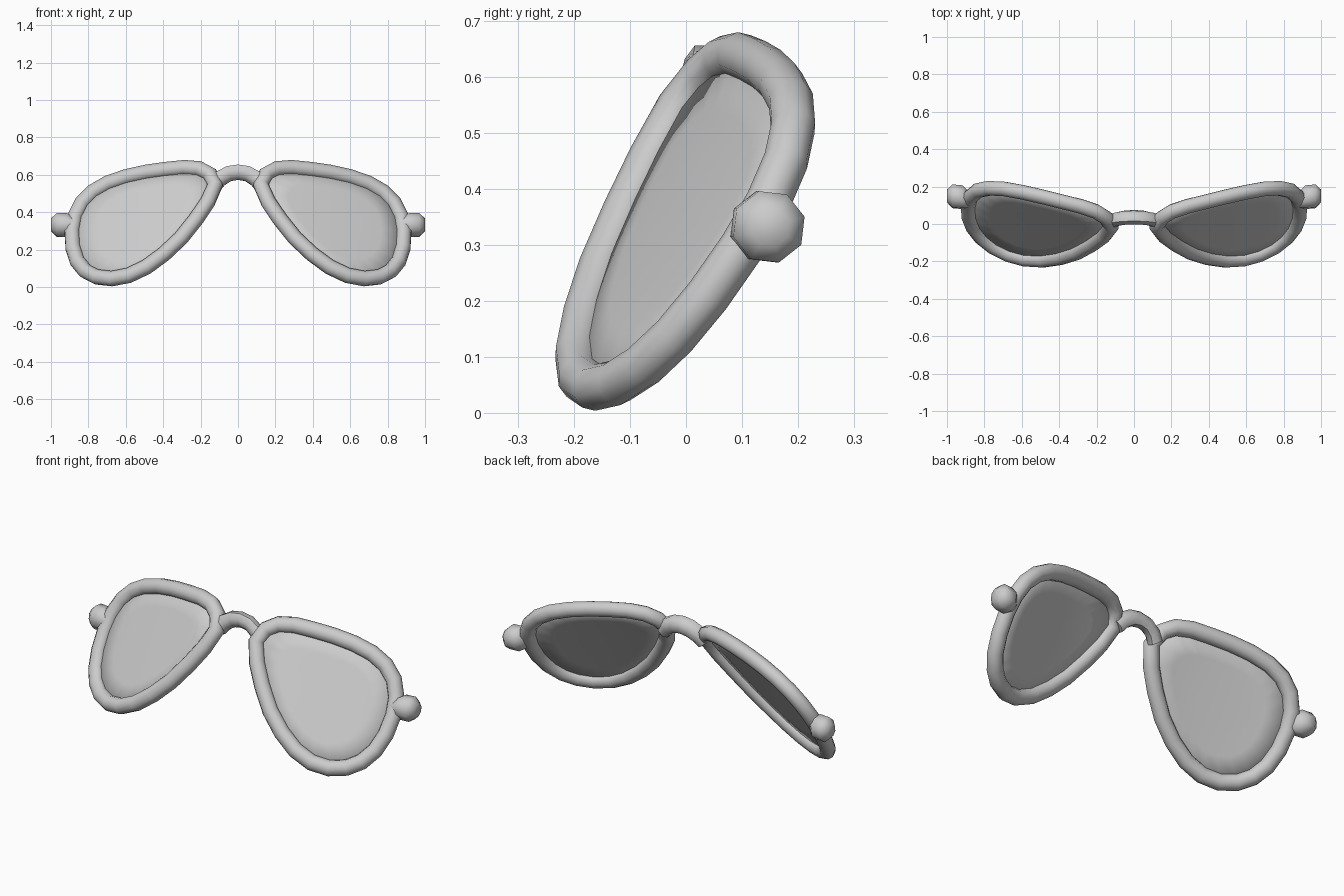
import bpy, bmesh, math
from mathutils import Vector

if "Cube" in bpy.data.objects:
    bpy.data.objects.remove(bpy.data.objects["Cube"])

grey = bpy.data.materials.new("light_grey")
grey.diffuse_color = (0.6, 0.6, 0.6, 1)
grey.use_nodes = True
grey.node_tree.nodes["Principled BSDF"].inputs["Base Color"].default_value = grey.diffuse_color


def finish(name, bm, angle=40):
    bmesh.ops.recalc_face_normals(bm, faces=bm.faces)
    me = bpy.data.meshes.new(name)
    bm.to_mesh(me)
    bm.free()
    me.materials.append(grey)
    ob = bpy.data.objects.new(name, me)
    bpy.context.collection.objects.link(ob)
    bpy.ops.object.select_all(action='DESELECT')
    ob.select_set(True)
    bpy.context.view_layer.objects.active = ob
    bpy.ops.object.shade_smooth_by_angle(angle=math.radians(angle))
    return ob


def bridge_rings(bm, rings, closed):
    n = len(rings[0])
    for i in range(len(rings) if closed else len(rings) - 1):
        a, b = rings[i], rings[(i + 1) % len(rings)]
        for j in range(n):
            k = (j + 1) % n
            bm.faces.new((a[j], a[k], b[k], b[j]))
    if not closed:
        bm.faces.new(rings[0])
        bm.faces.new(rings[-1])


def tube(name, path, ref, ru, rv, sides, closed):
    bm = bmesh.new()
    rings, n = [], len(path)
    for i, p in enumerate(path):
        prev = path[i - 1] if closed or i else p
        nxt = path[(i + 1) % n] if closed or i < n - 1 else p
        t = (nxt - prev).normalized()
        u = t.cross(ref).normalized()
        v = u.cross(t).normalized()
        rings.append([bm.verts.new(p + u * ru * math.cos(a) + v * rv * math.sin(a))
                      for a in (2 * math.pi * j / sides for j in range(sides))])
    bridge_rings(bm, rings, closed)
    return finish(name, bm, 50)


def depth(x, z):
    # wrapped lens surface leaning back at the top and the outer side
    return .37 * x + .67 * z - .447 + .15 * (x - .52) ** 2


# teardrop centre line of one rim, seen from the front (x, z)
outline = [(.122, .545), (.15, .603), (.205, .632), (.285, .638), (.385, .628), (.49, .613),
           (.595, .59), (.695, .556), (.775, .51), (.835, .45), (.873, .375), (.887, .295),
           (.882, .21), (.858, .137), (.815, .085), (.755, .054), (.675, .045), (.585, .062),
           (.49, .107), (.395, .177), (.305, .262), (.225, .362), (.162, .455)]

for side, s in (("right", 1), ("left", -1)):
    normal = Vector((.36 * s, -1, .66)).normalized()
    path = [Vector((s * x, depth(x, z), z)) for x, z in outline]
    tube(side + "_rim", path, normal, .042, .040, 10, True)

    # gently curved lens set in the rim
    bm = bmesh.new()
    cx, cz = .53, .35
    loops = [[bm.verts.new((s * x, depth(x, z), z)) for x, z in
              ((cx + (px - cx) * t, cz + (pz - cz) * t) for px, pz in outline)]
             for t in (1, .66, .33)]
    for a, b in zip(loops, loops[1:]):
        for j in range(len(path)):
            k = (j + 1) % len(path)
            bm.faces.new((a[j], a[k], b[k], b[j]))
    bm.faces.new(loops[-1])
    lens = finish(side + "_lens", bm)
    mod = lens.modifiers.new("thickness", 'SOLIDIFY')
    mod.thickness = .008
    mod.offset = 0

    # rounded hinge knob on the outer side
    bm = bmesh.new()
    rings = []
    for x, y, r in ((.88, .125, .045), (.915, .143, .066), (.97, .148, .066), (1.0, .15, .036)):
        rings.append([bm.verts.new((s * x, y + r * math.cos(a), .332 + r * math.sin(a)))
                      for a in (2 * math.pi * (j + .35) / 8 for j in range(8))])
    bridge_rings(bm, rings, False)
    finish(side + "_hinge", bm, 70)

# arched nose bridge
arch = [(-.125, .01, .545), (-.095, .025, .58), (-.05, .034, .606), (0, .036, .614),
        (.05, .034, .606), (.095, .025, .58), (.125, .01, .545)]
tube("nose_bridge", [Vector(p) for p in arch], Vector((0, 1, .5)).normalized(),
     .046, .038, 8, False)
